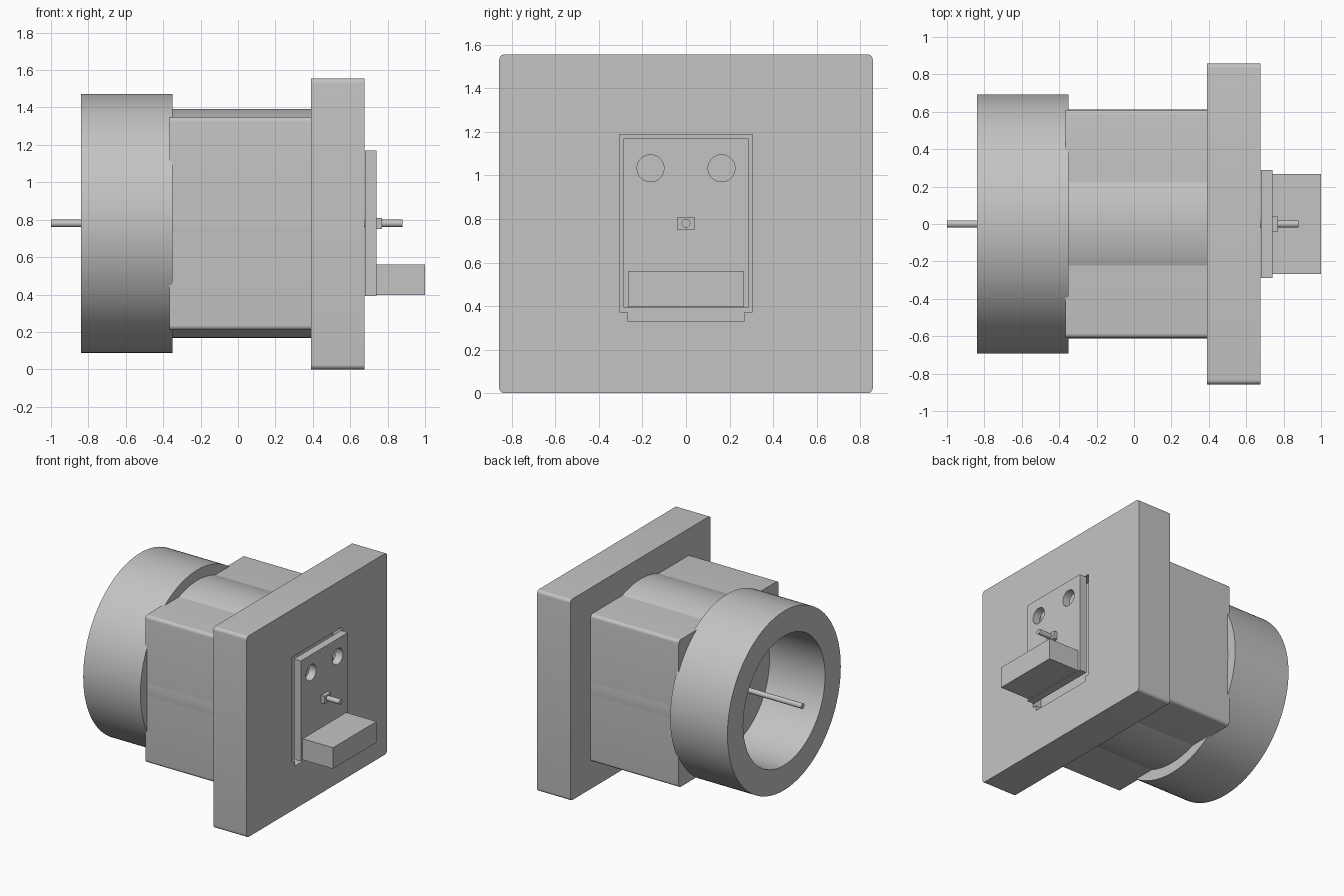
import bpy, bmesh, math
from mathutils import Matrix, Vector

default = bpy.data.objects.get("Cube")
if default:
    bpy.data.objects.remove(default, do_unlink=True)

MID = 0.78  # height of the main axis
grey = bpy.data.materials.new("plain grey")
grey.use_nodes = True
grey.diffuse_color = (0.55, 0.55, 0.55, 1)
grey.node_tree.nodes["Principled BSDF"].inputs["Base Color"].default_value = grey.diffuse_color


def finish(name, bm):
    """Turn a bmesh into a shaded object."""
    bmesh.ops.recalc_face_normals(bm, faces=bm.faces)
    mesh = bpy.data.meshes.new(name)
    bm.to_mesh(mesh)
    bm.free()
    mesh.materials.append(grey)
    obj = bpy.data.objects.new(name, mesh)
    bpy.context.collection.objects.link(obj)
    smooth(obj)
    return obj


def activate(obj):
    bpy.ops.object.select_all(action='DESELECT')
    obj.select_set(True)
    bpy.context.view_layer.objects.active = obj


def smooth(obj):
    activate(obj)
    bpy.ops.object.shade_smooth_by_angle(angle=math.radians(30))


def box(name, x, y, z, radius=0):
    """Box between limits, with its edges along x optionally rounded."""
    low, high = map(Vector, zip(x, y, z))
    bm = bmesh.new()
    bmesh.ops.create_cube(bm, size=1)
    bmesh.ops.scale(bm, vec=high - low, verts=bm.verts)
    bmesh.ops.translate(bm, vec=(low + high) / 2, verts=bm.verts)
    if radius:
        edges = [e for e in bm.edges
                 if abs((e.verts[0].co - e.verts[1].co).normalized().x) > 0.9]
        bmesh.ops.bevel(bm, geom=edges, offset=radius, segments=6,
                        profile=0.5, affect='EDGES')
    return finish(name, bm)


def rod(name, x, radius, y=0, z=MID, sides=96):
    """Cylinder lying along x."""
    bm = bmesh.new()
    place = (Matrix.Translation((sum(x) / 2, y, z))
             @ Matrix.Rotation(math.pi / 2, 4, 'Y'))
    bmesh.ops.create_cone(bm, cap_ends=True, segments=sides, radius1=radius,
                          radius2=radius, depth=x[1] - x[0], matrix=place)
    return finish(name, bm)


def cut(target, cutter):
    """Subtract the cutter and discard it."""
    mod = target.modifiers.new("cut", 'BOOLEAN')
    mod.operation, mod.solver, mod.object = 'DIFFERENCE', 'EXACT', cutter
    cutter.hide_render = True
    activate(target)
    bpy.ops.object.modifier_apply(modifier=mod.name)
    bpy.data.objects.remove(cutter, do_unlink=True)
    smooth(target)


# Open ring at the end, with the body closing its bore
ring = rod("end_ring", (-0.84, -0.35), 0.693, sides=128)
cut(ring, rod("bore_cutter", (-0.9, -0.3), 0.5, sides=128))

# Body: rounded block with a drum bulging above and below
box("body_block", (-0.365, 0.4), (-0.61, 0.61), (0.21, 1.35), 0.025)
rod("body_drum", (-0.35, 0.4), 0.612, sides=128)

# Square flange with a stepped pocket for the cover plate
flange = box("flange", (0.39, 0.675), (-0.858, 0.858), (0, 1.556), 0.025)
cut(flange, box("pocket_cutter", (0.6, 0.8), (-0.305, 0.305), (0.372, 1.187)))
cut(flange, box("slot_cutter", (0.6, 0.8), (-0.268, 0.268), (0.332, 0.5)))

# Cover plate with two round holes
cover = box("cover_plate", (0.68, 0.74), (-0.288, 0.288), (0.393, 1.17))
for side in (-1, 1):
    cut(cover, rod("hole_cutter", (0.6, 0.8), 0.062, side * 0.163, 1.033, 48))

# Fittings on the cover, and the centre shaft
box("connector_block", (0.735, 1.0), (-0.266, 0.266), (0.397, 0.56))
box("shaft_collar", (0.735, 0.77), (-0.04, 0.04), (0.75, 0.81))
rod("centre_shaft", (-1.0, 0.88), 0.02, sides=32)
